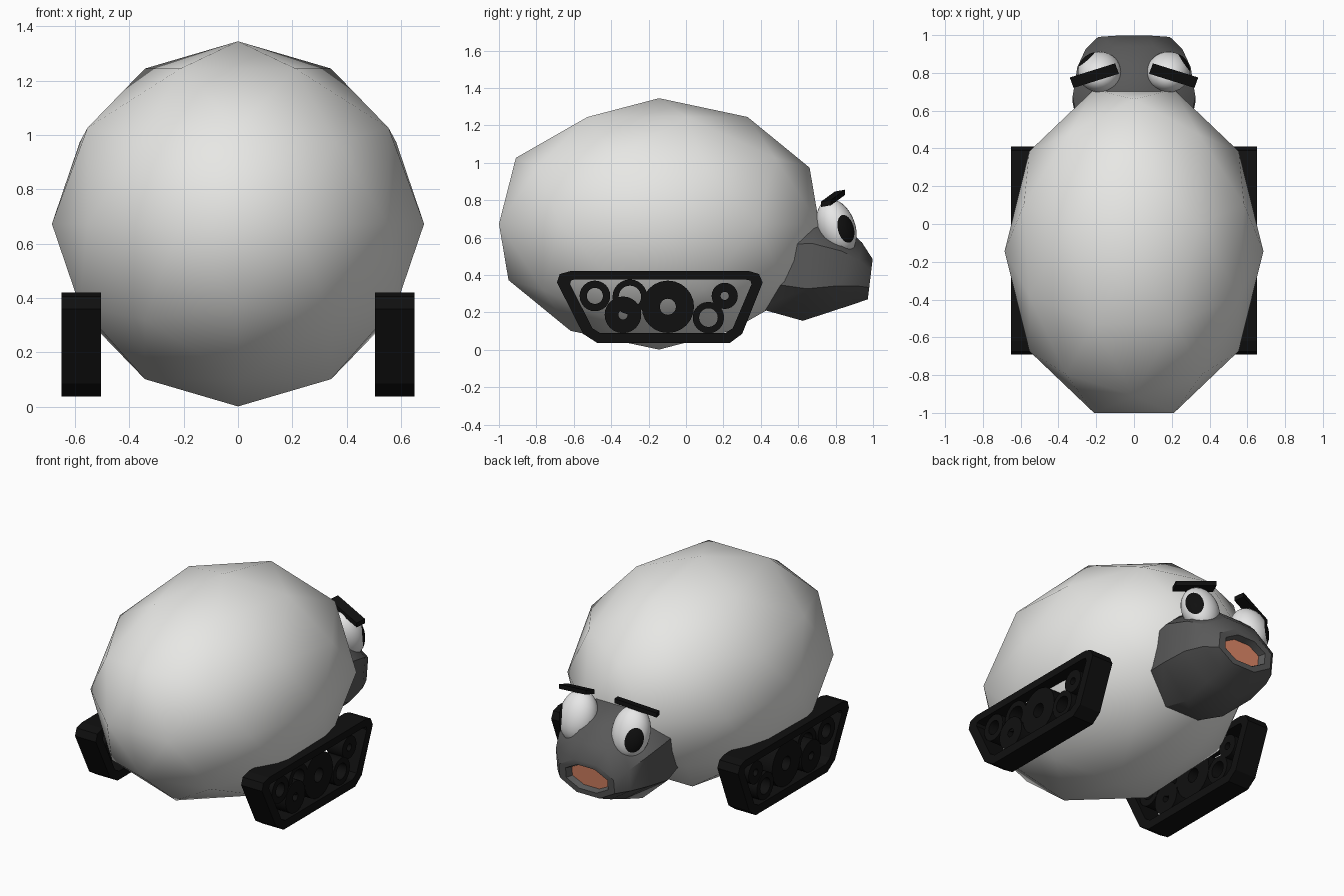
import bpy, bmesh, math
from mathutils import Matrix, Vector

if "Cube" in bpy.data.objects:
    bpy.data.objects.remove(bpy.data.objects["Cube"])


def material(name, rgb):
    m = bpy.data.materials.new(name)
    m.diffuse_color = (*rgb, 1)
    m.use_nodes = True
    m.node_tree.nodes["Principled BSDF"].inputs["Base Color"].default_value = m.diffuse_color
    return m


WOOL = material("wool white", (0.8, 0.8, 0.78))
SKIN = material("face grey", (0.1, 0.1, 0.1))
BLACK = material("black", (0.005, 0.005, 0.005))
EYE = material("eye white", (0.8, 0.8, 0.8))
MOUTH = material("mouth salmon", (0.75, 0.25, 0.14))


def finish(bm, name, mats, smooth=None, mirror=False):
    bmesh.ops.recalc_face_normals(bm, faces=bm.faces)
    me = bpy.data.meshes.new(name)
    bm.to_mesh(me)
    bm.free()
    for m in mats:
        me.materials.append(m)
    ob = bpy.data.objects.new(name, me)
    bpy.context.collection.objects.link(ob)
    if smooth:
        bpy.ops.object.select_all(action='DESELECT')
        ob.select_set(True)
        bpy.context.view_layer.objects.active = ob
        bpy.ops.object.shade_smooth_by_angle(angle=math.radians(smooth))
    if mirror:
        ob.modifiers.new("mirror", 'MIRROR')
    return ob


def frame(name, outer, inner, x0, x1, smooth=None):
    """Hollow loop extruded along x, mirrored to the other side."""
    bm = bmesh.new()
    loops = [[bm.verts.new((x, y, z)) for y, z in pts]
             for pts, x in ((outer, x0), (outer, x1), (inner, x1), (inner, x0))]
    n = len(outer)
    for k in range(4):
        a, b = loops[k], loops[(k + 1) % 4]
        for i in range(n):
            j = (i + 1) % n
            bm.faces.new((a[i], a[j], b[j], b[i]))
    finish(bm, name, [BLACK], smooth, mirror=True)


def circle(y, z, r, n=24):
    return [(y + r * math.cos(math.tau * i / n), z + r * math.sin(math.tau * i / n))
            for i in range(n)]


# Woolly body: a coarse smooth-shaded ball, stretched lengthways
bm = bmesh.new()
bmesh.ops.create_icosphere(bm, subdivisions=2, radius=1)
bmesh.ops.transform(bm, verts=bm.verts, matrix=Matrix.Translation((0, -0.144, 0.673))
                    @ Matrix.Diagonal((0.685, 0.9, 0.672, 1))
                    @ Matrix.Rotation(math.pi / 2, 4, 'Z'))
finish(bm, "body", [WOOL], 80)

# Head: octagonal rings from neck to lips, then into the mouth
# (y, bottom z, top z, half width)
rings = [(0.42, 0.22, 0.70, 0.28), (0.66, 0.155, 0.74, 0.325), (0.82, 0.21, 0.66, 0.30),
         (0.92, 0.245, 0.575, 0.255), (0.985, 0.27, 0.485, 0.19),
         (0.985, 0.30, 0.455, 0.145), (0.945, 0.31, 0.445, 0.13)]
bm = bmesh.new()
loops = []
for y, zb, zt, w in rings:
    zc, h = (zb + zt) / 2, (zt - zb) / 2
    loop = []
    for i in range(8):
        a = math.tau * (i + 0.5) / 8
        x, dz = (f(a) / math.cos(math.pi / 8) for f in (math.cos, math.sin))
        loop.append(bm.verts.new((w * x, y + 0.12 * h * dz, zc + h * dz)))
    loops.append(loop)
for a, b in zip(loops, loops[1:]):
    for i in range(8):
        j = (i + 1) % 8
        bm.faces.new((a[i], a[j], b[j], b[i]))
bm.faces.new(loops[0])
bm.faces.new(loops[-1]).material_index = 1
finish(bm, "head", [SKIN, MOUTH], 40)

# Eyes: tilted eggs whose pole cap is the pupil
tilt = Matrix.Rotation(math.radians(20), 4, 'X')
for side, s, gaze in (("left", -1, (-0.68, 0.73, 0)), ("right", 1, (0.84, 0.54, 0))):
    bm = bmesh.new()
    bmesh.ops.create_uvsphere(bm, u_segments=24, v_segments=18, radius=1)
    for f in bm.faces:
        f.material_index = int(f.calc_center_median().normalized().z > math.cos(math.radians(30)))
    aim = Vector((0, 0, 1)).rotation_difference(tilt.inverted() @ Vector(gaze))
    bmesh.ops.transform(bm, verts=bm.verts, matrix=Matrix.Translation((s * 0.183, 0.805, 0.655))
                        @ tilt @ Matrix.Diagonal((0.115, 0.1, 0.155, 1))
                        @ aim.to_matrix().to_4x4())
    finish(bm, side + "_eye", [EYE, BLACK], 60)

# Eyebrows: slanted bars, lower and further back at the outer end
bm = bmesh.new()
bmesh.ops.create_cube(bm, size=1)
for v in bm.verts:
    t = v.co.x + 0.5
    v.co = (0.09 + 0.24 * t + 0.02 * v.co.y, 0.823 - 0.075 * t + 0.055 * v.co.y,
            0.837 - 0.055 * t + 0.028 * v.co.z + 0.01 * v.co.y)
finish(bm, "eyebrows", [BLACK], mirror=True)

# Track belts
outer = [(-0.62, 0.42), (0.34, 0.42), (0.39, 0.405), (0.41, 0.36), (0.30, 0.085),
         (0.235, 0.037), (-0.475, 0.037), (-0.55, 0.085), (-0.69, 0.36), (-0.675, 0.405)]
inner = [(-0.60, 0.375), (0.32, 0.375), (0.345, 0.37), (0.35, 0.35), (0.25, 0.115),
         (0.21, 0.09), (-0.46, 0.09), (-0.50, 0.115), (-0.62, 0.35), (-0.615, 0.37)]
frame("track_belts", outer, inner, 0.505, 0.65)

# Ring-shaped wheels inside the belts: (y, z, outer radius, hole radius)
wheels = [(-0.487, 0.288, 0.082, 0.043), (-0.30, 0.283, 0.093, 0.06),
          (-0.337, 0.187, 0.098, 0.025), (-0.097, 0.23, 0.14, 0.043),
          (0.12, 0.172, 0.084, 0.05), (0.207, 0.288, 0.07, 0.022)]
for k, (y, z, r, hole) in enumerate(wheels):
    frame("wheel_pair_%d" % (k + 1), circle(y, z, r), circle(y, z, hole),
          0.52, 0.635 - 0.006 * (k % 2), 35)
